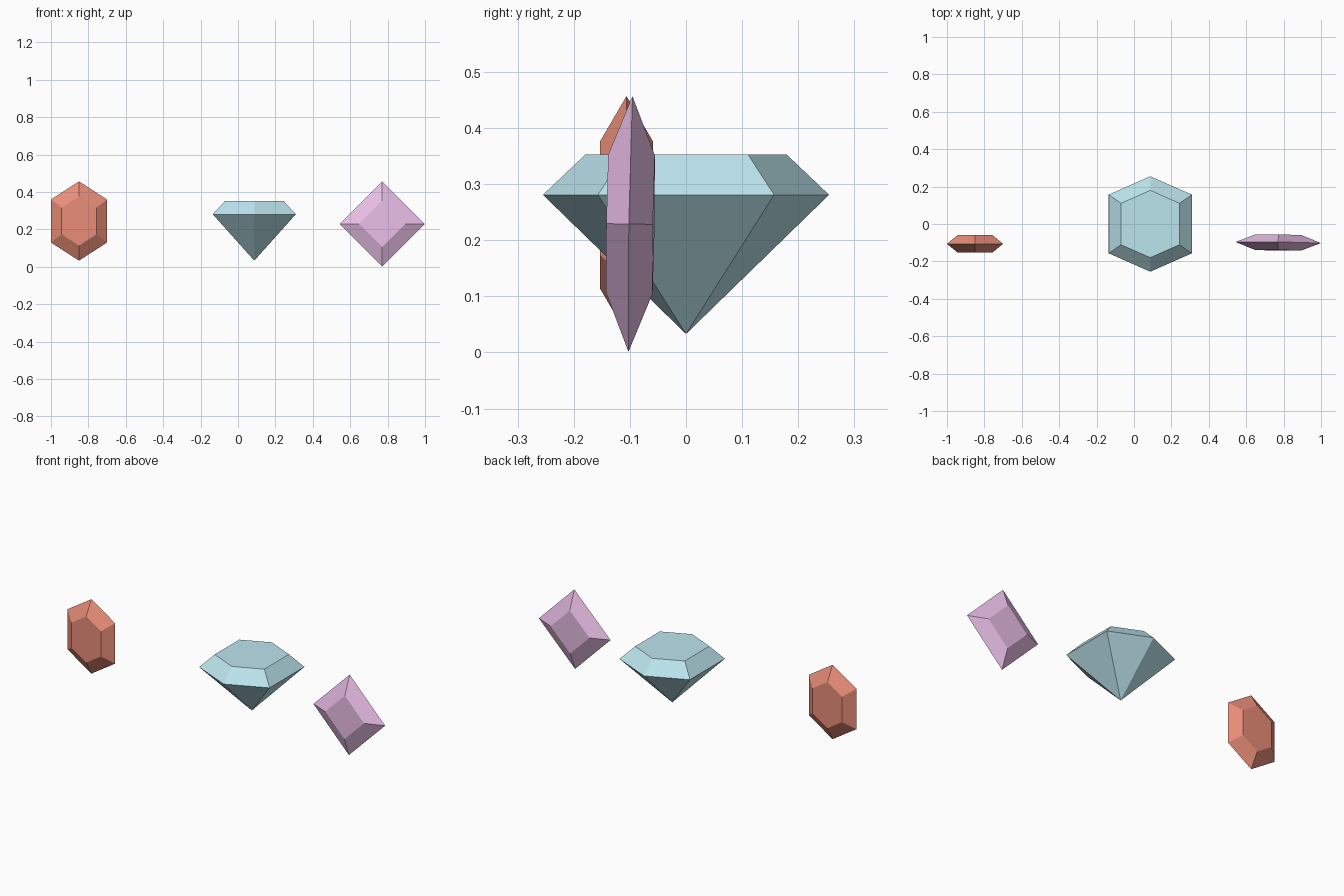
import bpy
from math import radians

if "Cube" in bpy.data.objects:
    bpy.data.objects.remove(bpy.data.objects["Cube"])


def gem(name, outline, layers, location, rotation, color):
    """Skin scaled copies of an outline; a layer with scale 0 becomes a point."""
    n = len(outline)
    verts, faces, rings = [], [], []
    for scale, height in layers:
        start = len(verts)
        pts = outline if scale else [(0, 0)]
        verts += [(x * scale, y * scale, height) for x, y in pts]
        rings.append(list(range(start, len(verts))))
    for low, high in zip(rings, rings[1:]):
        for i in range(n):
            j = (i + 1) % n
            if len(low) == 1:
                faces.append((low[0], high[j], high[i]))
            else:
                faces.append((low[i], low[j], high[j], high[i]))
    if len(rings[0]) > 1:
        faces.append(rings[0][::-1])
    faces.append(rings[-1])

    mesh = bpy.data.meshes.new(name)
    mesh.from_pydata(verts, [], faces)
    mat = bpy.data.materials.new(name + "_color")
    mat.diffuse_color = (*color, 1)
    mat.use_nodes = True
    mat.node_tree.nodes["Principled BSDF"].inputs["Base Color"].default_value = mat.diffuse_color
    mesh.materials.append(mat)
    obj = bpy.data.objects.new(name, mesh)
    obj.location = location
    obj.rotation_euler = [radians(a) for a in rotation]
    bpy.context.collection.objects.link(obj)
    return obj


def hexagon(half_width, side, tip):
    return [(half_width, -side), (half_width, side), (0, tip),
            (-half_width, side), (-half_width, -side), (0, -tip)]


# Blue gem: pointed base, wide girdle, flat table
gem("blue_diamond", hexagon(0.222, 0.157, 0.255),
    [(0, 0.033), (1, 0.281), (0.705, 0.3525)],
    (0.087, 0, 0), (0, 0, 0), (0.5, 0.78, 0.85))

# Red gem: upright hexagon, bevelled to both sides
gem("red_hexagon_gem", hexagon(0.15, 0.115, 0.212),
    [(0.62, -0.047), (1, 0), (0.62, 0.047)],
    (-0.85, -0.106, 0.245), (90, 0, 0), (0.82, 0.27, 0.19))

# Pink gem: upright diamond shape, slightly tilted
r = 0.228
gem("pink_square_gem", [(r, 0), (0, r), (-r, 0), (0, -r)],
    [(0.54, -0.0415), (1, 0), (0.54, 0.0415)],
    (0.771, -0.099, 0.229), (89.1, 0, -0.75), (0.82, 0.52, 0.8))
